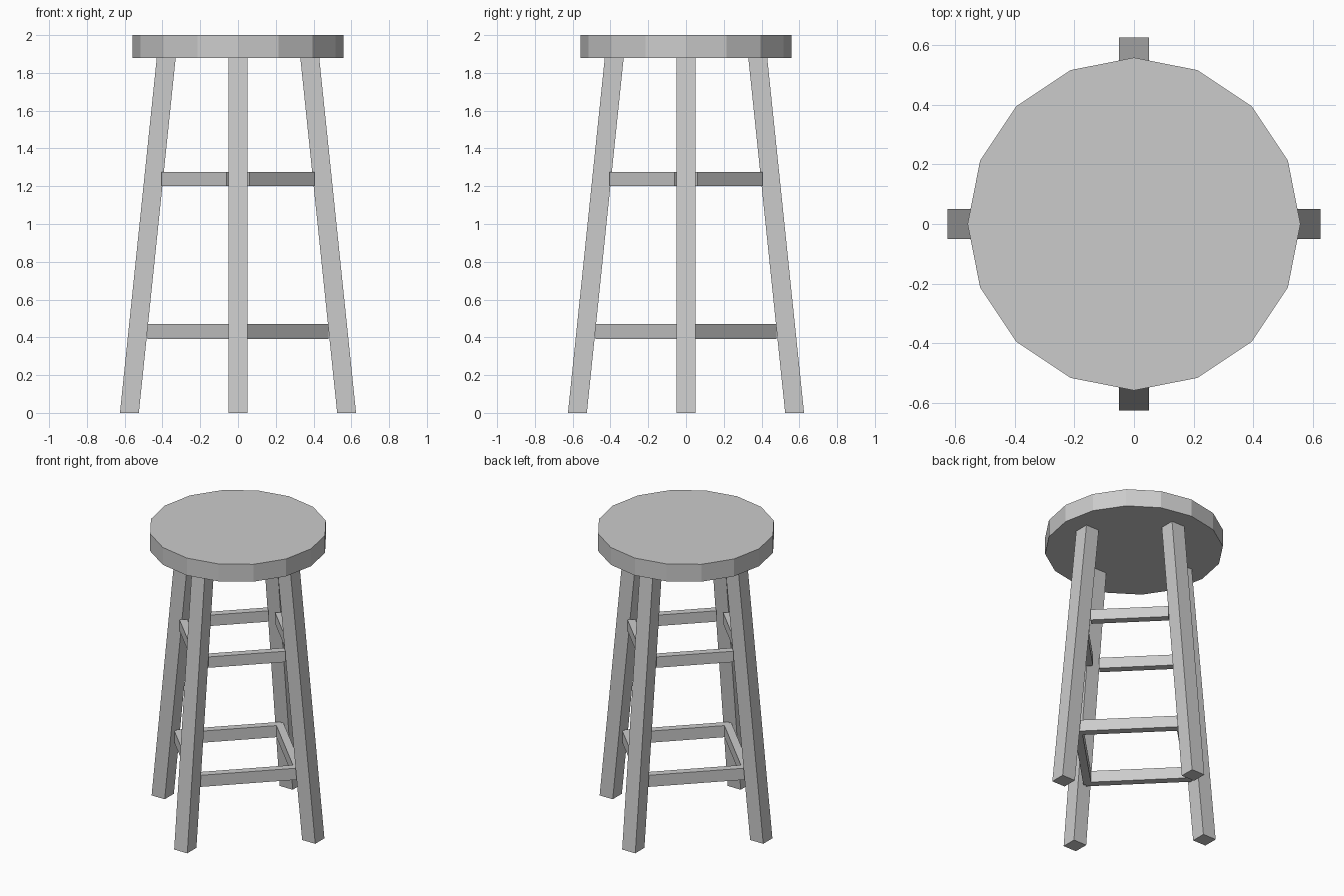
import bpy, bmesh, math
from mathutils import Matrix, Vector

if "Cube" in bpy.data.objects:
    bpy.data.objects.remove(bpy.data.objects["Cube"])


def add_object(name, bm):
    bmesh.ops.recalc_face_normals(bm, faces=bm.faces)
    mesh = bpy.data.meshes.new(name)
    bm.to_mesh(mesh)
    bm.free()
    obj = bpy.data.objects.new(name, mesh)
    bpy.context.collection.objects.link(obj)
    return obj


# Seat: 16-sided disc with corners on the axes
bm = bmesh.new()
bmesh.ops.create_cone(bm, cap_ends=True, segments=16, radius1=0.558, radius2=0.558,
                      depth=0.12, matrix=Matrix.Translation((0, 0, 1.94)))
add_object("seat", bm)


# Splayed leg: a box whose top end is shifted towards the centre
def leg(name, angle):
    bm = bmesh.new()
    bmesh.ops.create_cube(bm, size=1)
    for v in bm.verts:
        x = 0.38 if v.co.z > 0 else 0.575
        v.co = Vector((x + v.co.x * 0.1, v.co.y * 0.1, 1.88 if v.co.z > 0 else 0))
    bm.transform(Matrix.Rotation(angle, 4, 'Z'))
    add_object(name, bm)


# Rung: a bar set diagonally between two neighbouring legs
def rung(name, angle, outer, half_length, z0, z1, thick=0.05):
    bm = bmesh.new()
    bmesh.ops.create_cube(bm, size=1)
    bm.transform(Matrix.Translation((outer - thick / 2, 0, (z0 + z1) / 2))
                 @ Matrix.Diagonal((thick, half_length * 2, z1 - z0, 1)))
    bm.transform(Matrix.Rotation(angle, 4, 'Z'))
    add_object(name, bm)


leg_names = ["right_leg", "back_leg", "left_leg", "front_leg"]
corners = ["back_right", "back_left", "front_left", "front_right"]
for i in range(4):
    turn = i * math.pi / 2
    leg(leg_names[i], turn)
    diagonal = turn + math.pi / 4
    rung("lower_rung_" + corners[i], diagonal, 0.49 / math.sqrt(2), 0.332, 0.39, 0.47)
    rung("upper_rung_" + corners[i], diagonal, 0.465 / math.sqrt(2), 0.244, 1.2, 1.275)
